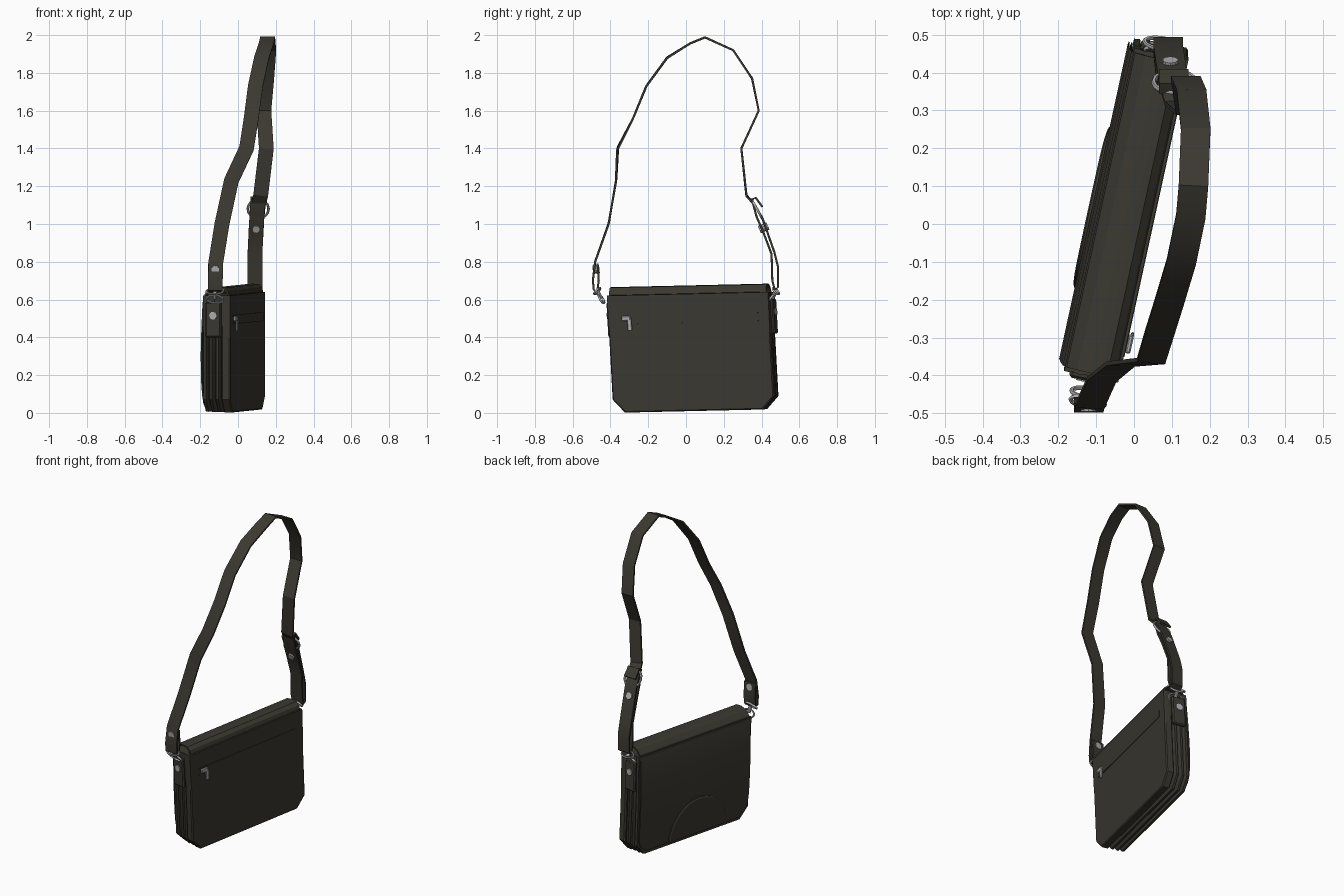
import bpy, bmesh, math
from mathutils import Matrix, Vector

if "Cube" in bpy.data.objects:
    bpy.data.objects.remove(bpy.data.objects["Cube"])

def material(name, col):
    m = bpy.data.materials.new(name)
    m.diffuse_color = (*col, 1)
    m.use_nodes = True
    m.node_tree.nodes["Principled BSDF"].inputs["Base Color"].default_value = m.diffuse_color
    return m

LEATHER = material("dark_leather", (0.043, 0.040, 0.030))
METAL = material("grey_metal", (0.42, 0.42, 0.43))

# Bag frame: u = along the bag, v = towards its back panel, w = up (slightly slumped)
BAG = Matrix(((0.213, 0.977, 0.0, -0.035),
              (0.977, -0.213, -0.055, 0.06),
              (0.022, 0.0, 1.0, 0.010),
              (0, 0, 0, 1)))

def finish(name, bm, mat, frame=None, angle=25):
    bmesh.ops.recalc_face_normals(bm, faces=bm.faces)
    me = bpy.data.meshes.new(name)
    bm.to_mesh(me)
    bm.free()
    if frame:
        me.transform(frame)
        if frame.determinant() < 0:
            me.flip_normals()
    me.materials.append(mat)
    ob = bpy.data.objects.new(name, me)
    bpy.context.collection.objects.link(ob)
    bpy.ops.object.select_all(action='DESELECT')
    ob.select_set(True)
    bpy.context.view_layer.objects.active = ob
    bpy.ops.object.shade_smooth_by_angle(angle=math.radians(angle))
    return ob

def skin(bm, rings, closed=True, caps=True):
    """Bridge rows of points into a surface."""
    rows = [[bm.verts.new(p) for p in r] for r in rings]
    n = len(rows[0])
    for a, b in zip(rows, rows[1:]):
        for i in range(n if closed else n - 1):
            j = (i + 1) % n
            bm.faces.new((a[i], a[j], b[j], b[i]))
    if caps:
        bm.faces.new(rows[0])
        bm.faces.new(rows[-1])

def box(name, lo, hi, mat, frame=BAG, bevel=0.0):
    bm = bmesh.new()
    bmesh.ops.create_cube(bm, size=1)
    for v in bm.verts:
        v.co = [l + (c + 0.5) * (h - l) for c, l, h in zip(v.co, lo, hi)]
    if bevel:
        bmesh.ops.bevel(bm, geom=bm.edges[:], offset=bevel, segments=1, affect='EDGES')
    return finish(name, bm, mat, frame)

def disc(name, centre, axis, r, depth, frame=None):
    bm = bmesh.new()
    rot = Vector((0, 0, 1)).rotation_difference(Vector(axis)).to_matrix().to_4x4()
    bmesh.ops.create_cone(bm, cap_ends=True, segments=10, radius1=r, radius2=r,
                          depth=depth, matrix=Matrix.Translation(centre) @ rot)
    return finish(name, bm, METAL, frame)

def ring(name, centre, axis, rx, rz, minor):
    """Oval metal ring lying across the given axis."""
    rot = Vector((0, 1, 0)).rotation_difference(Vector(axis).normalized()).to_matrix()
    rows = []
    for k in range(17):
        a = math.tau * k / 16
        row = []
        for s in range(6):
            b = math.tau * s / 6
            p = Vector(((rx + minor * math.cos(b)) * math.cos(a), minor * math.sin(b),
                        (rz + minor * math.cos(b)) * math.sin(a)))
            row.append(Vector(centre) + rot @ p)
        rows.append(row)
    bm = bmesh.new()
    skin(bm, rows, caps=False)
    bmesh.ops.remove_doubles(bm, verts=bm.verts, dist=1e-5)
    return finish(name, bm, METAL, angle=60)

# Bag body: chamfered outline lofted through the thickness
half = [(0.437, 0.62), (0.437, 0.46), (0.437, 0.39), (0.437, 0.07), (0.375, 0.0)]
OUTLINE = half + [(-u, w) for u, w in reversed(half)]

def loft(name, rings):
    rows = []
    for v, inset in rings:
        row = []
        for u, w in OUTLINE:
            k = inset * (1 if w < 0.4 else 0.3 if w < 0.5 else 0.1)
            row.append((u - math.copysign(k, u), v, w + (k if w < 0.05 else 0)))
        rows.append(row)
    bm = bmesh.new()
    skin(bm, rows)
    return finish(name, bm, LEATHER, BAG)

loft("back_panel", [(0.088, 0.006), (0.082, 0), (0.046, 0), (0.040, 0.008)])
loft("folded_gusset", [(0.042, 0.03), (0.035, 0.03), (0.025, 0.002), (0.012, 0.002),
                       (0.002, 0.03), (-0.010, 0.002), (-0.022, 0.002),
                       (-0.032, 0.03), (-0.042, 0.004), (-0.058, 0.006)])

# Flap: profile over the top and down the front, with rounded lower corners
PROFILE = [(0.080, 0.622, 0.425), (0.074, 0.645, 0.425), (0.055, 0.662, 0.425),
           (0.015, 0.665, 0.425), (-0.025, 0.655, 0.425), (-0.052, 0.628, 0.425),
           (-0.064, 0.58, 0.425), (-0.070, 0.45, 0.425), (-0.074, 0.30, 0.425),
           (-0.071, 0.16, 0.425), (-0.067, 0.09, 0.42), (-0.065, 0.05, 0.40),
           (-0.064, 0.025, 0.36)]
rows = []
for side in (0, 0.009):
    for v, w, h in (PROFILE if side == 0 else PROFILE[::-1]):
        # inner layer sits below the top and behind the front
        k = side * 0.8
        rows.append([(s * h, v + (k if v < 0 else -k), w - (k if w > 0.6 else 0))
                     for s in (-1, -0.5, 0, 0.5, 1)])
bm = bmesh.new()
skin(bm, rows + rows[:1], closed=False, caps=False)
bmesh.ops.remove_doubles(bm, verts=bm.verts, dist=1e-5)
bmesh.ops.holes_fill(bm, edges=[e for e in bm.edges if e.is_boundary], sides=0)
finish("front_flap", bm, LEATHER, BAG, 30)

# Half-round patch on the flap
def flap_v(w):
    for (v0, w0, _), (v1, w1, _) in zip(PROFILE, PROFILE[1:]):
        if w1 <= w <= w0:
            return v0 + (v1 - v0) * (w0 - w) / (w0 - w1)
    return PROFILE[-1][0]

rows = []
for r, d in ((0.0, 0.010), (0.11, 0.010), (0.212, 0.010), (0.22, 0.006), (0.22, -0.003)):
    row = []
    for k in range(17):
        a = math.pi * k / 16
        w = 0.028 + r * math.sin(a)
        row.append((-0.03 + r * math.cos(a), flap_v(w) - d, w))
    rows.append(row)
bm = bmesh.new()
skin(bm, rows, closed=False, caps=False)
bmesh.ops.remove_doubles(bm, verts=bm.verts, dist=1e-5)
bmesh.ops.holes_fill(bm, edges=[e for e in bm.edges if e.is_boundary], sides=0)
finish("half_round_patch", bm, LEATHER, BAG)

# Zip pocket on the back
box("zip_strip", (-0.372, 0.086, 0.468), (0.376, 0.091, 0.516), LEATHER)
box("zip_slider", (-0.362, 0.090, 0.484), (-0.312, 0.104, 0.510), METAL, bevel=0.004)
box("zip_pull", (-0.330, 0.096, 0.432), (-0.308, 0.104, 0.492), METAL, bevel=0.002)

# Side tabs with rivets
for s, end in ((-1, "near"), (1, "far")):
    a, b = sorted((s * 0.430, s * 0.452))
    box(end + "_side_tab", (a, -0.042, 0.40), (b, 0.042, 0.585), LEATHER, bevel=0.007)
    disc(end + "_tab_rivet", (s * 0.453, 0, 0.515), (1, 0, 0), 0.021, 0.010, BAG)

# Shoulder strap: one long ribbon, looped at both ends
PATH = [(-.12, -.468, .79), (-.12, -.462, .70), (-.12, -.470, .645), (-.12, -.488, .65),
        (-.12, -.493, .70), (-.117, -.481, .80), (-.085, -.41, 1.0), (-.035, -.37, 1.23),
        (.045, -.362, 1.40), (.070, -.28, 1.56), (.092, -.21, 1.73), (.125, -.10, 1.88),
        (.150, .02, 1.955), (.157, .10, 1.988), (.163, .25, 1.92), (.152, .35, 1.77),
        (.137, .385, 1.60), (.150, .293, 1.40), (.120, .32, 1.15), (.107, .365, 1.10),
        (.100, .405, 1.03), (.090, .468, .85), (.090, .488, .77), (.090, .488, .665),
        (.090, .470, .65), (.090, .457, .70), (.090, .453, .84), (.095, .408, .96),
        (.100, .373, 1.04), (.105, .350, 1.13), (.105, .368, 1.14), (.105, .405, 1.09)]
pts = [Vector(p) for p in PATH]
rows = []
for i, p in enumerate(pts):
    t = (pts[min(i + 1, len(pts) - 1)] - pts[max(i - 1, 0)]).normalized()
    side = Vector((1, 0, 0))
    side = (side - t * side.dot(t)).normalized() * 0.039
    n = t.cross(side).normalized() * 0.0055
    rows.append([p - side - n, p + side - n, p + side + n, p - side + n])
bm = bmesh.new()
skin(bm, rows)
finish("shoulder_strap", bm, LEATHER)

# Strap rivets, through both layers
disc("near_strap_rivet", (-0.12, -0.476, 0.76), (0, 1, 0.1), 0.021, 0.036)
disc("far_strap_rivet", (0.096, 0.411, 0.98), (0, 1, 0.45), 0.021, 0.050)

# Strap buckle and the clasps joining strap to tabs
ring("strap_buckle", (0.107, 0.375, 1.08), (0, 1, 0.55), 0.055, 0.058, 0.007)
for end, x, y, s in (("near", -0.122, -0.452, -1), ("far", 0.073, 0.458, 1)):
    ring(end + "_tab_ring", (x, y - s * 0.005, 0.602), (0.2, 1, -0.6 * s), 0.044, 0.024, 0.006)
    ring(end + "_strap_ring", (x, y + s * 0.018, 0.645), (0.2, 1, 0.9 * s), 0.046, 0.022, 0.006)
    disc(end + "_clasp_post", (x, y + s * 0.006, 0.622), (0, s * 0.5, 1), 0.011, 0.04)
